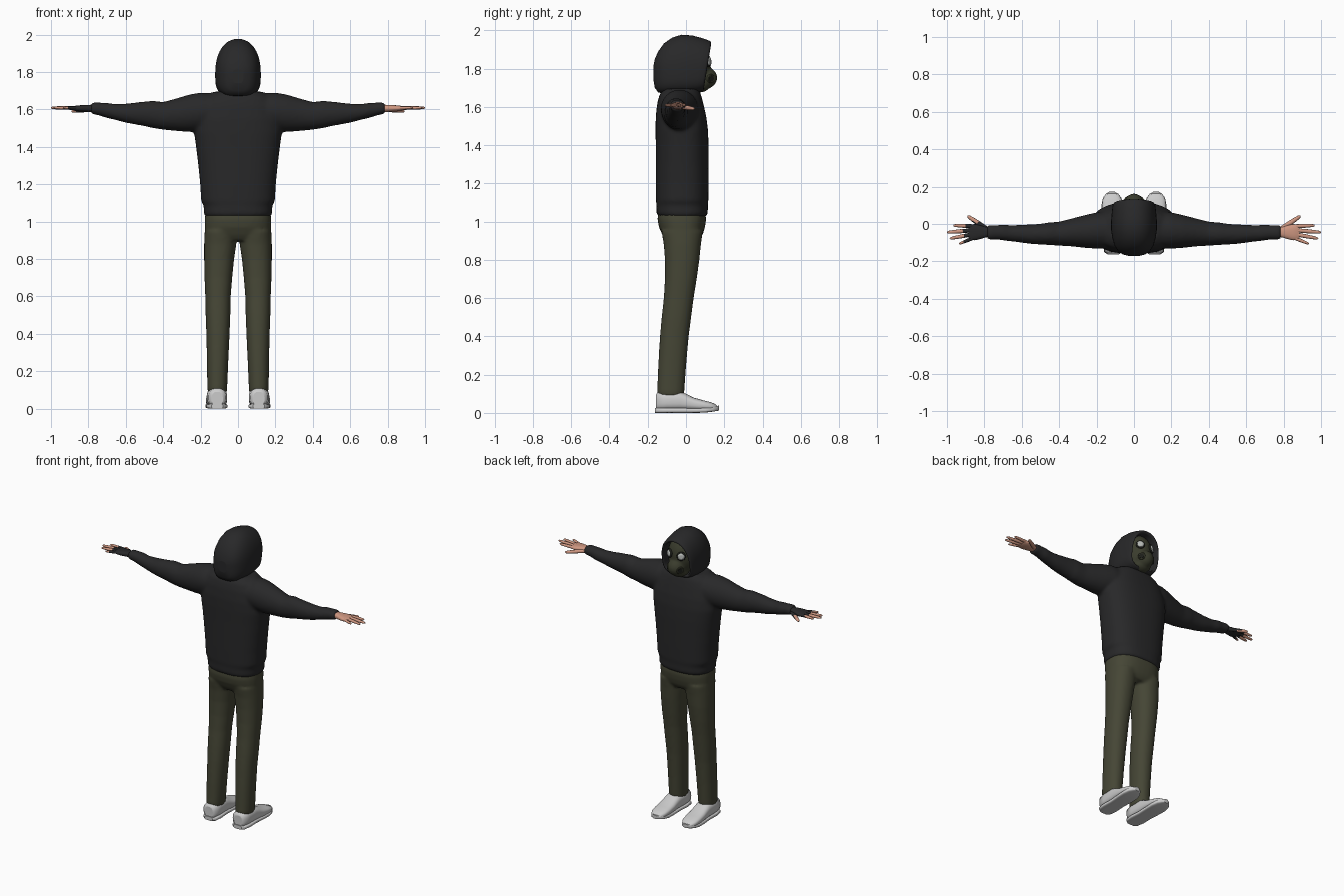
import bpy, bmesh, math
from mathutils import Vector as V

if "Cube" in bpy.data.objects:
    bpy.data.objects.remove(bpy.data.objects["Cube"])

def material(name, r, g, b):
    m = bpy.data.materials.new(name)
    m.diffuse_color = (r, g, b, 1)
    m.use_nodes = True
    m.node_tree.nodes["Principled BSDF"].inputs["Base Color"].default_value = m.diffuse_color
    return m

BLACK = material("black cloth", 0.021, 0.021, 0.022)
OLIVE = material("olive cloth", 0.060, 0.061, 0.036)
MASK = material("dark olive rubber", 0.042, 0.045, 0.026)
RIM = material("black rubber", 0.012, 0.013, 0.010)
LENS = material("pale lens", 0.48, 0.50, 0.48)
SHOE = material("light grey shoe", 0.60, 0.60, 0.60)
SKIN = material("skin", 0.62, 0.31, 0.22)

def ring(c, u, v, n=2.0, seg=40):
    """Superellipse of points round c, spanned by half-axes u and v."""
    pts = []
    for i in range(seg):
        a = 2 * math.pi * i / seg
        k, s = math.cos(a), math.sin(a)
        pts.append(V(c) + V(u) * math.copysign(abs(k) ** (2 / n), k)
                   + V(v) * math.copysign(abs(s) ** (2 / n), s))
    return pts

def loft(bm, rings, caps=(True, True)):
    """Skin a list of rings into a tube, with optional end caps."""
    vs = [[bm.verts.new(p) for p in r] for r in rings]
    n = len(vs[0])
    new = []
    for a, b in zip(vs, vs[1:]):
        for i in range(n):
            f = bm.faces.new((a[i], a[(i + 1) % n], b[(i + 1) % n], b[i]))
            f.smooth = True
            new.append(f)
    for end, r in zip(caps, (vs[0], vs[-1])):
        if end:
            new.append(bm.faces.new(r))
    bmesh.ops.recalc_face_normals(bm, faces=new)

def make(name, parts, mats, voxel=0, smooth=4):
    """parts: lists of rings; voxel > 0 fuses them into one skin."""
    bm = bmesh.new()
    for p in parts:
        loft(bm, p)
    return finish(name, bm, mats, voxel, smooth)

def finish(name, bm, mats, voxel=0, smooth=4):
    me = bpy.data.meshes.new(name)
    bm.to_mesh(me)
    bm.free()
    for m in mats:
        me.materials.append(m)
    ob = bpy.data.objects.new(name, me)
    bpy.context.collection.objects.link(ob)
    if voxel:
        r = ob.modifiers.new("fuse", 'REMESH')
        r.mode, r.voxel_size, r.use_smooth_shade = 'VOXEL', voxel, True
        s = ob.modifiers.new("soften", 'SMOOTH')
        s.factor, s.iterations = 0.5, smooth
    return ob

def z_ring(z, cx, cy, rx, ry, n=2.0):
    return ring((cx, cy, z), (rx, 0, 0), (0, ry, 0), n)

def tube(pts, radii, flat=1.0):
    """Tapered tube along points; flat scales its height."""
    d = (V(pts[-1]) - V(pts[0])).normalized()
    u = d.cross(V((0, 0, 1))).normalized()
    w = u.cross(d)
    return [ring(p, u * r, w * r * flat, 2, 12) for p, r in zip(pts, radii)]

def ellipsoid(c, rx, ry, rz, steps=16):
    out = []
    for i in range(steps + 1):
        a = math.pi * (0.02 + 0.96 * i / steps)
        out.append(z_ring(c[2] - rz * math.cos(a), c[0], c[1],
                          rx * math.sin(a), ry * math.sin(a)))
    return out

def disc(c, d, radii_offsets):
    """Turned part along direction d: list of (radius, offset)."""
    d = V(d).normalized()
    u = d.cross(V((0, 0, 1))).normalized()
    w = u.cross(d)
    return [ring(V(c) + d * o, u * r, w * r, 2, 28) for r, o in radii_offsets]

# Sweatshirt: body and both sleeves fused
body = [(1.025, -.02, .172, .122), (1.04, -.02, .183, .134), (1.085, -.02, .183, .134),
        (1.11, -.02, .197, .137), (1.2, -.02, .202, .138), (1.3, -.02, .212, .138),
        (1.4, -.02, .224, .138), (1.48, -.022, .235, .137), (1.55, -.026, .23, .132),
        (1.62, -.03, .21, .12), (1.665, -.03, .18, .108), (1.695, -.025, .13, .09)]
torso = [z_ring(z, 0, cy, rx, ry, 2.5) for z, cy, rx, ry in body]
arm = [(.08, 1.59, -.03, .095, .10), (.2, 1.587, -.035, .103, .097), (.26, 1.58, -.04, .1, .088),
       (.33, 1.572, -.045, .087, .075), (.4, 1.566, -.052, .074, .064), (.46, 1.574, -.052, .073, .06),
       (.49, 1.576, -.054, .067, .056), (.54, 1.578, -.055, .06, .053), (.6, 1.58, -.052, .051, .048),
       (.66, 1.587, -.05, .042, .043), (.7, 1.595, -.045, .041, .043), (.735, 1.601, -.045, .036, .038),
       (.755, 1.605, -.045, .034, .040), (.785, 1.606, -.045, .031, .038)]
sleeves = [[ring((s * x, cy, cz), (0, ry, 0), (0, 0, rz)) for x, cz, cy, rz, ry in arm]
           for s in (1, -1)]
make("sweatshirt", [torso] + sleeves, [BLACK], 0.011)

# Hood: open shell lofted from the back of the head to the slanted rim
def hood_ring(y, w, top, bottom, slant, shrink=1.0):
    pts = []
    mid = 1.79
    for i in range(48):
        a = 2 * math.pi * i / 48
        k, s = math.cos(a), math.sin(a)
        n = 2.2 if s > 0 else 3.4
        h = top - mid if s > 0 else mid - bottom
        x = w * math.copysign(abs(k) ** (2 / n), k) * shrink
        z = mid + h * math.copysign(abs(s) ** (2 / n), s) * shrink
        pts.append(V((x, y + slant * (z - 1.81), z)))
    return pts

hood = [(-.170, .03, 1.815, 1.74, 0), (-.163, .06, 1.85, 1.70, 0), (-.145, .085, 1.89, 1.675, 0),
        (-.115, .104, 1.932, 1.67, 0), (-.075, .116, 1.962, 1.67, .02), (-.03, .122, 1.977, 1.67, .04),
        (.02, .122, 1.973, 1.67, .08), (.07, .118, 1.958, 1.675, .13), (.1, .114, 1.946, 1.68, .16),
        (.11, .109, 1.94, 1.684, .163)]
rings = [hood_ring(*h) for h in hood]
rings += [hood_ring(.112, .109, 1.94, 1.684, .163, .94),
          hood_ring(.10, .109, 1.94, 1.684, .163, .89),
          hood_ring(.02, .109, 1.94, 1.684, .1, .89)]
bm = bmesh.new()
loft(bm, rings)
finish("hood", bm, [BLACK])

# Mask: head and snout fused, then lenses, rims and filters
make("mask", [ellipsoid((0, .034, 1.815), .092, .095, .13),
              ellipsoid((0, .095, 1.752), .058, .068, .06),
              ellipsoid((0, .07, 1.715), .06, .055, .04)], [MASK], 0.007, 5)
for s, side in ((1, "right"), (-1, "left")):
    d = (s * .5, .86, .1)
    c = V((s * .043, .113, 1.838))
    make(side + "_lens_rim", [disc(c, d, [(.026, -.012), (.029, 0), (.028, .007), (.022, .009)])], [RIM])
    make(side + "_lens", [disc(c, d, [(.022, .006), (.021, .011), (.012, .014)])], [LENS])
    d = (s * .75, .62, -.1)
    c = V((s * .043, .128, 1.748))
    make(side + "_filter", [disc(c, d, [(.022, -.012), (.024, .004), (.021, .008)])], [MASK])
    make(side + "_filter_face", [disc(c, d, [(.016, .007), (.015, .0095)])], [RIM])

# Trousers: hips and both legs fused
hips = [z_ring(z, 0, cy, rx, ry, 2.5) for z, cy, rx, ry in
        [(.90, -.018, .12, .085), (.93, -.018, .172, .105), (.97, -.021, .178, .12),
         (1.01, -.022, .178, .127), (1.06, -.022, .172, .122)]]
leg = [(.085, .11, -.08, .05, .068), (.11, .111, -.08, .053, .071), (.25, .109, -.072, .057, .073),
       (.4, .107, -.061, .062, .075), (.5, .107, -.05, .066, .077), (.6, .107, -.038, .068, .078),
       (.7, .105, -.027, .074, .083), (.8, .101, -.02, .08, .09), (.88, .095, -.019, .086, .097),
       (.95, .092, -.02, .086, .108)]
legs = [[z_ring(z, s * cx, cy, rx, ry, 2.2) for z, cx, cy, rx, ry in leg] for s in (1, -1)]
make("trousers", [hips] + legs, [OLIVE], 0.010)

# Shoes: upper and sole lofted heel to toe
upper = [(-.158, .03, .09), (-.15, .046, .108), (-.1, .054, .112), (-.03, .054, .112),
         (0, .054, .1), (.04, .056, .08), (.09, .056, .066), (.13, .051, .056),
         (.155, .038, .045), (.168, .02, .033)]
sole = [(-.163, .03), (-.15, .048), (-.1, .056), (-.03, .052), (.05, .057),
        (.1, .058), (.14, .049), (.162, .033), (.173, .014)]
for s, side in ((1, "right"), (-1, "left")):
    cx = lambda y: s * (.114 + .02 * y)
    make(side + "_shoe", [[ring((cx(y), y, .012 + (h - .012) / 2), (w, 0, 0), (0, 0, (h - .012) / 2), 2.6)
                           for y, w, h in upper]], [SHOE])
    lift = lambda y: .012 * max(0, (y - .06) / .11) ** 2
    make(side + "_sole", [[ring((cx(y), y, .013 + lift(y)), (w, 0, 0), (0, 0, .013), 4)
                           for y, w in sole]], [SHOE])

# Hands: palm, four fingers and thumb; the left one wears a fingerless glove
fingers = [((.865, -.012), (.966, -.008), .0105), ((.87, -.034), (1.0, -.045), .011),
           ((.868, -.056), (.985, -.078), .0105), ((.858, -.075), (.935, -.106), .009)]
palm = [(.76, .026, .02), (.79, .027, .019), (.82, .036, .018), (.85, .043, .016),
        (.875, .042, .013), (.885, .036, .009)]
for s, side in ((1, "right"), (-1, "left")):
    gloved = s < 0
    base = BLACK if gloved else SKIN
    make(side + "_palm", [[ring((s * x, -.044, 1.606), (0, w, 0), (0, 0, h), 2.4)
                           for x, w, h in palm]], [base])
    digits = [((x0, y0, 1.608), (x1, y1, 1.609), r) for (x0, y0), (x1, y1), r in fingers]
    digits.append(((.79, -.025, 1.600), (.89, .043, 1.590), .013))
    parts = []
    for p, q, r in digits:
        p, q = V((s * p[0], p[1], p[2])), V((s * q[0], q[1], q[2]))
        stops = [(0, 1), (.35, 1), (.45, 1), (.7, .88), (.9, .72), (.97, .5), (1, .2)]
        parts.append(tube([p.lerp(q, t) for t, k in stops], [r * k for t, k in stops], .9))
    ob = make(side + "_fingers", parts, [SKIN, BLACK])
    if gloved:  # cloth covers the knuckle part of each digit
        for f in ob.data.polygons:
            thumb = f.center.y > .008 or f.center.x > -.85
            f.material_index = int(f.center.x > (-.842 if thumb else -.905))
